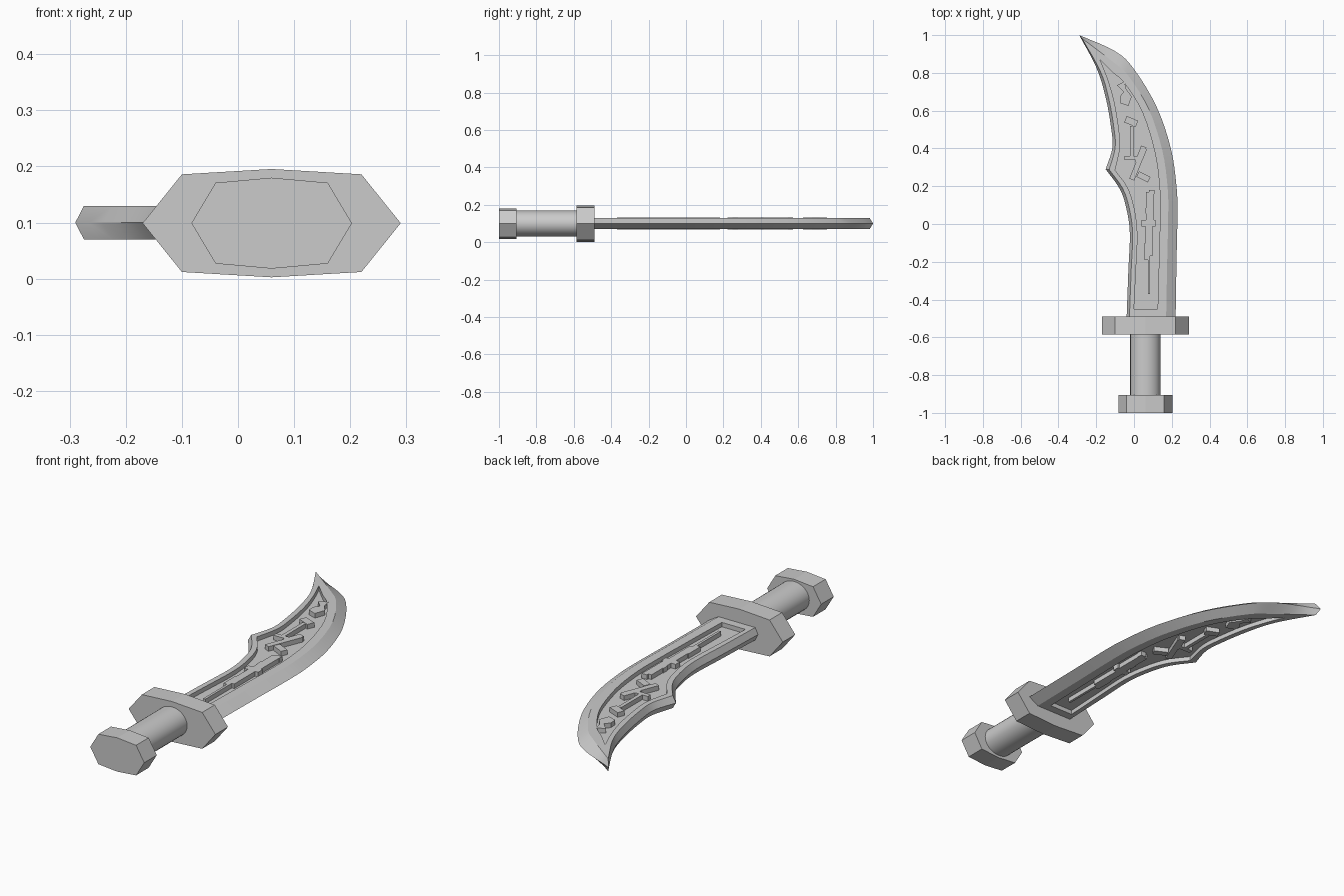
import bpy, bmesh
from mathutils import Vector
from math import pi

if "Cube" in bpy.data.objects:
    bpy.data.objects.remove(bpy.data.objects["Cube"])

MID = 0.1  # height of the symmetry plane


def finish(bm, name, smooth=None):
    bmesh.ops.recalc_face_normals(bm, faces=bm.faces)
    me = bpy.data.meshes.new(name)
    bm.to_mesh(me)
    bm.free()
    ob = bpy.data.objects.new(name, me)
    bpy.context.collection.objects.link(ob)
    if smooth:
        bpy.context.view_layer.objects.active = ob
        ob.select_set(True)
        bpy.ops.object.shade_smooth_by_angle(angle=smooth)
        ob.select_set(False)
    return ob


def prism(bm, base, shift):
    """Closed prism from a polygon and an extrusion vector."""
    a = [bm.verts.new(p) for p in base]
    b = [bm.verts.new(Vector(p) + Vector(shift)) for p in base]
    bm.faces.new(a)
    bm.faces.new(b)
    for i in range(len(a)):
        j = (i + 1) % len(a)
        bm.faces.new((a[i], a[j], b[j], b[i]))


def spline(pts, n=4):
    """Catmull-Rom curve through the points, without the last one."""
    p = [Vector(q) for q in pts]
    p = [2 * p[0] - p[1]] + p + [2 * p[-1] - p[-2]]
    out = []
    for a, b, c, d in zip(p, p[1:], p[2:], p[3:]):
        for k in range(n):
            t = k / n
            out.append(0.5 * (2 * b + (c - a) * t + (2 * a - 5 * b + 4 * c - d) * t * t
                              + (3 * b - a - 3 * c + d) * t ** 3))
    return out


# Blade: sharp outer edge, flat rim, recessed panel on both faces
edge = [
    [(.22, -.52), (.225, -.2), (.23, .05), (.225, .2), (.195, .4), (.12, .62),
     (0, .82), (-.1, .915), (-.29, 1)],
    [(-.29, 1), (-.2, .83), (-.15, .67), (-.12, .5), (-.115, .4), (-.15, .29)],
    [(-.15, .29), (-.075, .185), (-.04, .08), (-.022, -.05), (-.03, -.25), (-.04, -.52)],
]
panel = [
    [(.125, -.45), (.132, -.2), (.138, .05), (.135, .2), (.11, .38), (.045, .59),
     (-.05, .745), (-.11, .8), (-.18, .87)],
    [(-.18, .87), (-.14, .77), (-.105, .65), (-.08, .5), (-.075, .4), (-.1, .285)],
    [(-.1, .285), (-.035, .195), (0, .09), (.018, -.05), (.01, -.25), (0, -.45)],
]
rim = []
for s in range(3):
    row = []
    for a, b in zip(edge[s], panel[s]):
        t = .14 if a == (-.29, 1) else (.53, .37, .37)[s]
        q = Vector(a).lerp(Vector(b), t)
        if a[1] == -.52:
            q.y = -.52
        row.append(q)
    rim.append(row)


def loop(parts):
    return [p for part in parts for p in spline(part)] + [Vector(parts[-1][-1])]


bm = bmesh.new()
outer = [bm.verts.new((p.x, p.y, MID)) for p in loop(edge)]
for side in (1, -1):
    prev = outer
    for parts, h in ((rim, .03), (panel, .03), (panel, .009)):
        ring = [bm.verts.new((p.x, p.y, MID + side * h)) for p in loop(parts)]
        for i in range(len(ring)):
            j = (i + 1) % len(ring)
            bm.faces.new((prev[i], prev[j], ring[j], ring[i]))
        prev = ring
    floor = bm.faces.new(prev)
    bmesh.ops.triangulate(bm, faces=[floor])
finish(bm, "blade", .35)

# Guard and pommel: eight-sided blocks
for name, y0, y1, w1, w2, h1, h2 in (("guard", -.585, -.49, .23, .16, .0965, .087),
                                     ("pommel", -1, -.905, .143, .1, .081, .072)):
    prof = [(-w1, 0), (-w2, h2), (0, h1), (w2, h2), (w1, 0), (w2, -h2), (0, -h1), (-w2, -h2)]
    bm = bmesh.new()
    prism(bm, [(.06 + x, y0, MID - .001 + z) for x, z in prof], (0, y1 - y0, 0))
    finish(bm, name)

# Grip: slightly flattened cylinder
bpy.ops.mesh.primitive_cylinder_add(vertices=32, radius=1, depth=.36,
                                    location=(.06, -.745, MID), rotation=(pi / 2, 0, 0))
grip = bpy.context.object
grip.name = "grip"
grip.scale = (.08, .07, 1)
bpy.ops.object.shade_smooth_by_angle(angle=.6)
grip.select_set(False)

# Raised angular ornament: straight strokes (x0, y0, x1, y1, width)
strokes = [
    (.08, -.37, .08, -.16, .012), (.065, -.19, .065, -.1, .018),
    (.08, -.17, .08, .0, .038), (.04, .005, .115, .005, .034),
    (.085, .0, .085, .17, .042), (.06, .07, .09, .07, .03),
    (.08, .17, .108, .17, .022), (.02, .265, .08, .235, .032),
    (.052, .41, .02, .325, .03), (.055, .40, -.012, .235, .028),
    (-.05, .35, .02, .35, .022), (-.012, .36, -.012, .52, .018),
    (-.045, .555, .015, .53, .036),
]
blob = [(-.09, .735), (-.05, .755), (-.042, .715), (-.012, .675), (-.03, .625),
        (-.073, .64), (-.075, .675), (-.055, .70)]
bm = bmesh.new()
for side in (1, -1):
    z = MID + side * .008
    up = (0, 0, side * .0235)
    for x0, y0, x1, y1, w in strokes:
        a, b = Vector((x0, y0)), Vector((x1, y1))
        d = (b - a).normalized()
        n = Vector((-d.y, d.x)) * w / 2
        prism(bm, [(p.x, p.y, z) for p in (a + n, a - n, b - n, b + n)], up)
    prism(bm, [(x, y, z) for x, y in blob], up)
finish(bm, "blade_ornament")
